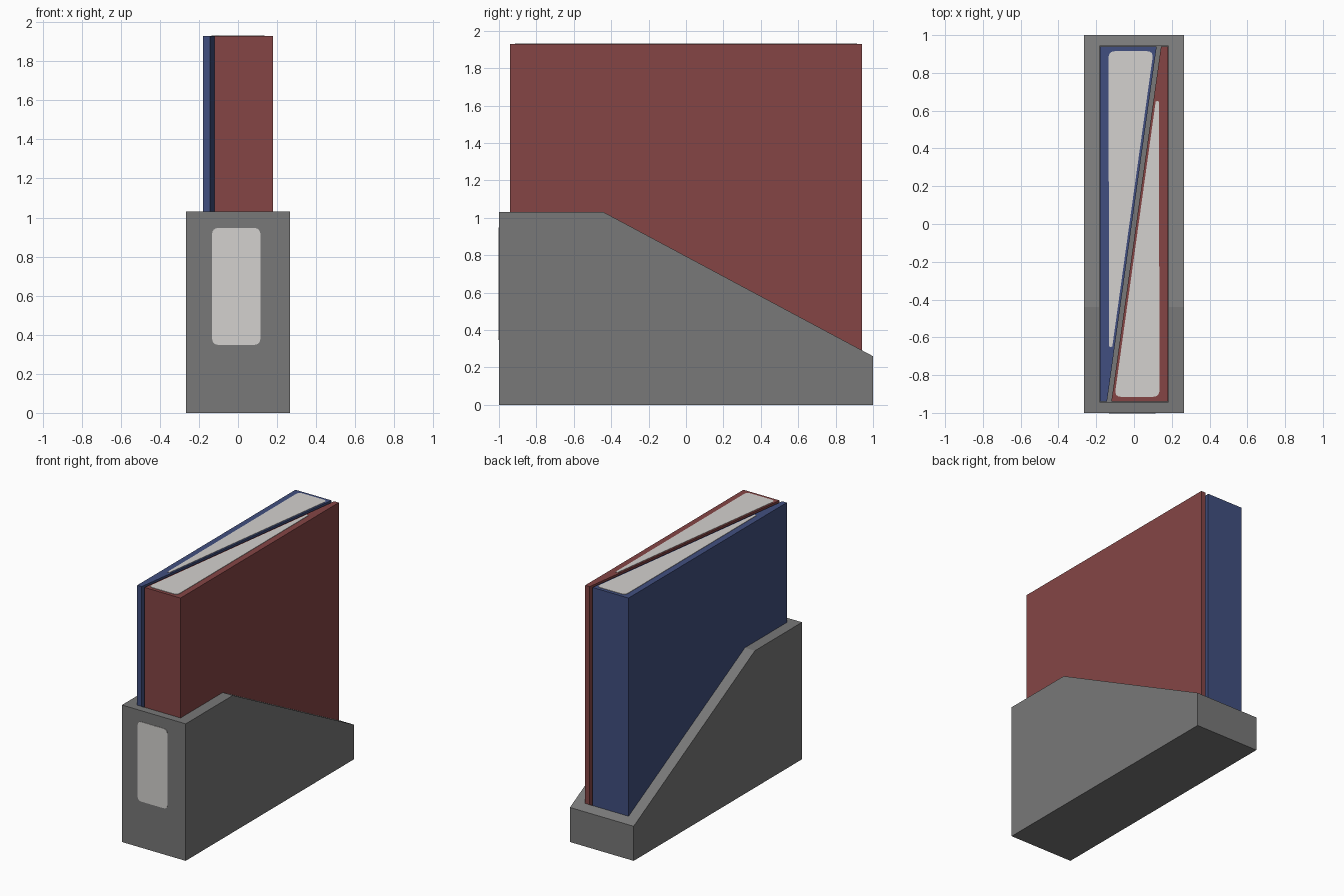
import bpy, bmesh, math
from mathutils import Matrix, Vector

if "Cube" in bpy.data.objects:
    bpy.data.objects.remove(bpy.data.objects["Cube"])


def material(name, srgb):
    m = bpy.data.materials.new(name)
    m.diffuse_color = [((c + 0.055) / 1.055) ** 2.4 for c in srgb] + [1.0]
    m.use_nodes = True
    m.node_tree.nodes["Principled BSDF"].inputs["Base Color"].default_value = m.diffuse_color
    return m


GREY = material("grey card", (0.47, 0.47, 0.47))
RED = material("dull red", (0.52, 0.27, 0.27))
BLUE = material("dull blue", (0.255, 0.31, 0.50))
PAPER = material("off white paper", (0.83, 0.82, 0.81))


def prism(name, points, offset, mat, matrix=None):
    """Closed prism: extrude a 3D polygon along an offset."""
    bm = bmesh.new()
    face = bm.faces.new([bm.verts.new(p) for p in points])
    ext = bmesh.ops.extrude_face_region(bm, geom=[face], use_keep_orig=True)
    bmesh.ops.translate(bm, vec=offset,
                        verts=[g for g in ext["geom"] if isinstance(g, bmesh.types.BMVert)])
    if matrix:
        bm.transform(matrix)
    bmesh.ops.recalc_face_normals(bm, faces=bm.faces)
    me = bpy.data.meshes.new(name)
    bm.to_mesh(me)
    bm.free()
    me.materials.append(mat)
    ob = bpy.data.objects.new(name, me)
    bpy.context.collection.objects.link(ob)
    return ob


def rounded(points, radii, n=4):
    """Round polygon corners with quadratic curves."""
    out = []
    for i, (p, r) in enumerate(zip(points, radii)):
        p = Vector(p)
        a = p + (Vector(points[i - 1]) - p).normalized() * r
        b = p + (Vector(points[(i + 1) % len(points)]) - p).normalized() * r
        for k in range(n + 1):
            t = k / n
            out.append(a * (1 - t) ** 2 + p * 2 * t * (1 - t) + b * t * t)
    return out


# Holder: side profile, hollowed from above
profile = [(-1, 0), (1, 0), (1, 0.26), (-0.44, 1.03), (-1, 1.03)]
holder = prism("file_holder", [(-0.265, y, z) for y, z in profile], (0.53, 0, 0), GREY)
FLOOR = 0.06
cutter = prism("holder_cutter", [(x, y, FLOOR) for x, y in
               [(-0.182, -0.942), (0.182, -0.942), (0.182, 0.942), (-0.182, 0.942)]],
               (0, 0, 1.5), GREY)
mod = holder.modifiers.new("hollow", "BOOLEAN")
mod.operation = "DIFFERENCE"
mod.solver = "EXACT"
mod.object = cutter
bpy.context.view_layer.objects.active = holder
holder.select_set(True)
bpy.ops.object.modifier_apply(modifier=mod.name)
bpy.data.objects.remove(cutter)

# Label on the front of the holder
label = rounded([(-0.133, 0.348), (0.115, 0.348), (0.115, 0.947), (-0.133, 0.947)], [0.035] * 4)
prism("front_label", [(p.x, -1.003, p.y) for p in label], (0, 0.006, 0), PAPER)

# Two tapered binders, the second turned half round, with paper on top
TOP = 1.93
wedge = [(-0.18, -0.94), (-0.143, -0.94), (0.12, 0.94), (-0.18, 0.94)]
paper = rounded([(-0.132, -0.65), (-0.115, -0.65), (0.103, 0.915), (-0.135, 0.915)],
                [0.005, 0.005, 0.035, 0.035])
for colour, mat, angle in (("blue", BLUE, 0), ("red", RED, math.pi)):
    turn = Matrix.Rotation(angle, 4, "Z")
    prism(colour + "_binder", [(x, y, FLOOR + 0.001) for x, y in wedge],
          (0, 0, TOP - FLOOR - 0.001), mat, turn)
    prism(colour + "_binder_paper", [(p.x, p.y, TOP - 0.002) for p in paper],
          (0, 0, 0.005), PAPER, turn)
